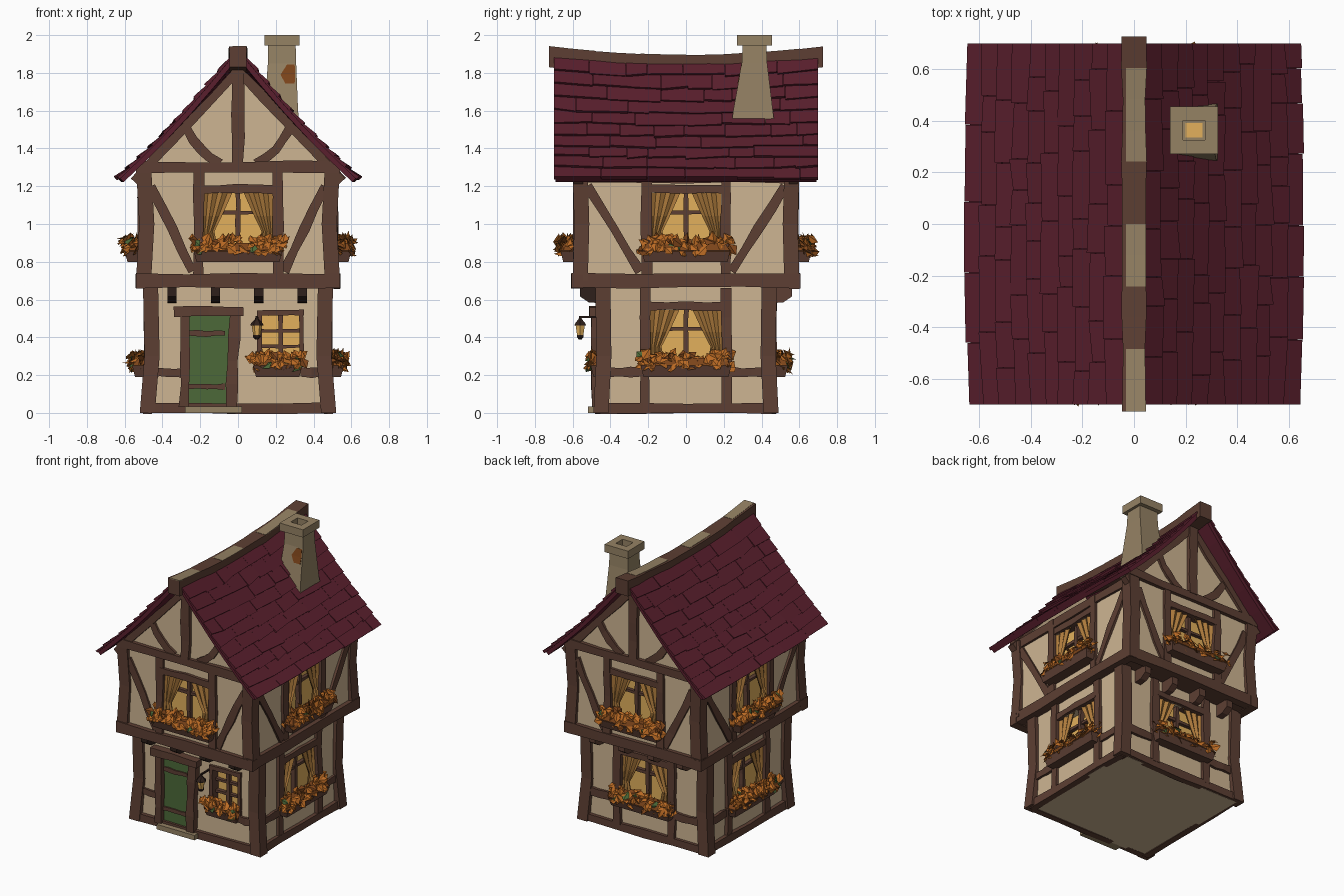
import bpy, bmesh, math, random
from mathutils import Vector, Matrix

if "Cube" in bpy.data.objects:
    bpy.data.objects.remove(bpy.data.objects["Cube"])
random.seed(7)


def lin(c):
    c /= 255
    return c / 12.92 if c <= 0.04045 else ((c + 0.055) / 1.055) ** 2.4


COLOURS = {"plaster": (206, 181, 146), "timber": (93, 63, 51), "roof_red": (90, 31, 45),
           "door_green": (76, 105, 56), "window_glow": (226, 176, 92), "curtain": (172, 122, 60),
           "autumn_orange": (186, 106, 36), "rust_brown": (124, 68, 26),
           "stone": (149, 130, 100), "dark_iron": (46, 32, 27)}
MATS = {}
for name, rgb in COLOURS.items():
    MATS[name] = bpy.data.materials.new(name)
    MATS[name].diffuse_color = (*[lin(c) for c in rgb], 1)

PARTS = {}
ID = Matrix.Identity(4)


def mesh_of(part, mat):
    return PARTS.setdefault(part, (bmesh.new(), mat))[0]


def loft(part, mat, rings, M=ID):
    """Skin closed rings of points and cap both ends."""
    bm = mesh_of(part, mat)
    vs = [[bm.verts.new(M @ Vector(p)) for p in r] for r in rings]
    n = len(vs[0])
    fs = [bm.faces.new((a[i], a[(i + 1) % n], b[(i + 1) % n], b[i]))
          for a, b in zip(vs, vs[1:]) for i in range(n)]
    fs += [bm.faces.new(vs[0][::-1]), bm.faces.new(vs[-1])]
    bmesh.ops.recalc_face_normals(bm, faces=fs)


def rect(x0, x1, y0, y1, z):
    return [(x0, y0, z), (x1, y0, z), (x1, y1, z), (x0, y1, z)]


def box(part, mat, M, u0, u1, z0, z1, d0, d1):
    """Box on a wall: u along it, z up, d outward."""
    loft(part, mat, [rect(u0, u1, -d0, -d1, z) for z in (z0, z1)], M)


def beam(part, mat, M, a, b, w, d0, d1, bow=0.0, n=4, j=0.004):
    """Hand-hewn beam on a wall from a to b (u, z), optionally bowed."""
    a, b = Vector(a), Vector(b)
    t = (b - a).normalized()
    p = Vector((-t.y, t.x))
    rings = []
    for i in range(n + 1):
        c = a.lerp(b, i / n) + p * (bow * math.sin(math.pi * i / n) + random.uniform(-j, j))
        h = w / 2 + random.uniform(-j, j)
        e = d1 + random.uniform(-j, j)
        lo, hi = c - p * h, c + p * h
        rings.append([(lo.x, -d0, lo.y), (hi.x, -d0, hi.y), (hi.x, -e, hi.y), (lo.x, -e, lo.y)])
    loft(part, mat, rings, M)


def frame(k, r):
    return Matrix.Rotation(k * math.pi / 2, 4, 'Z') @ Matrix.Translation((0, -r, 0))


def wall(M, hw, z0, z1, hole):
    """Plaster wall with a window opening."""
    u0, u1, h0, h1 = hole
    for r in ((-hw, u0, z0, z1), (u1, hw, z0, z1), (u0, u1, z0, h0), (u0, u1, h1, z1)):
        box("plaster_walls", "plaster", M, *r, -0.06, 0)


def window(M, hole, curtains=True):
    u0, u1, z0, z1 = hole
    uc, hw = (u0 + u1) / 2, (u1 - u0) / 2
    box("window_panes", "window_glow", M, u0, u1, z0, z1, -0.06, -0.05)
    bar = ("window_bars", "timber", M)
    beam(*bar, (uc, z0), (uc, z1), 0.025, -0.045, -0.015, j=0.002)
    for f in ([0.66] if curtains else [0.33, 0.66]):
        z = z0 + (z1 - z0) * f
        beam(*bar, (u0, z), (u1, z), 0.018, -0.045, -0.02, j=0.002)
    if not curtains:
        return
    for s in (-1, 1):      # pleated curtains, drawn to the sides, in front of the bars
        rings = []
        for z, w in ((z1, 0.155), (z0 + 0.6 * (z1 - z0), 0.10), (z0 + 0.1, 0.06), (z0, 0.08)):
            pts = [(uc + s * (hw - w * i / 6), -0.002 + 0.014 * (i % 2), z) for i in range(7)]
            rings.append(pts + [(x, y + 0.006, z) for x, y, z in pts[::-1]])
        loft("curtains", "curtain", rings, M)


def planter(M, u0, u1, z, depth):
    """Window box overflowing with autumn leaves."""
    loft("planters", "timber", [rect(u0 + 0.015, u1 - 0.015, 0, -depth + 0.015, z),
                                rect(u0, u1, 0, -depth, z + 0.06)], M)
    loft("leaf_mounds", "rust_brown", [rect(u0, u1, 0, -depth, z + 0.055),
                                       rect(u0 + 0.03, u1 - 0.03, 0, -depth + 0.02, z + 0.1)], M)
    for i in range(int((u1 - u0) * 250)):
        mat = random.choices(("autumn_orange", "rust_brown", "door_green"), (80, 15, 5))[0]
        bm = mesh_of("leaves_" + mat, mat)
        c = Vector((random.uniform(u0 - 0.012, u1 + 0.012), -random.uniform(0.02, depth + 0.015),
                    z + 0.085 + random.uniform(-0.04, 0.045)))
        out = Vector((random.uniform(-0.6, 0.6), random.uniform(-1.3, -0.1), random.uniform(0, 1.1))).normalized()
        a = out.orthogonal().normalized()
        a = Matrix.Rotation(random.uniform(0, 6.28), 3, out) @ a
        b = out.cross(a)
        s = random.uniform(0.022, 0.036)
        v = [bm.verts.new(M @ (c + q)) for q in (a * s * 1.2, b * s * 0.85 - out * s * 0.3,
                                                 -a * s, -b * s * 0.85 - out * s * 0.3)]
        bm.faces.new((v[0], v[1], v[2]))
        bm.faces.new((v[0], v[2], v[3]))


# Walls, windows and timber framing, side by side (0 front, 1 right, 2 back, 3 left)
for k in range(4):
    gable = k % 2 == 0
    # ground floor
    M = frame(k, 0.455 if gable else 0.475)
    hw = 0.475 if gable else 0.455
    T = ("ground_timbers", "timber", M)
    hole = (0.12, 0.33, 0.27, 0.52) if k == 0 else (-0.19, 0.19, 0.25, 0.545)
    wall(M, hw, 0, 0.67, hole)
    window(M, hole, k != 0)
    beam(*T, (-hw, 0.025), (hw, 0.025), 0.055, -0.02, 0.025)
    if k:
        for s in (-1, 1):
            beam(*T, (s * 0.215, 0.04), (s * 0.215, 0.66), 0.055, -0.05, 0.022)
            beam(*T, (s * 0.24, 0.215), (s * hw, 0.215), 0.05, -0.02, 0.018)
        beam(*T, (-0.2, 0.565), (0.2, 0.565), 0.045, -0.05, 0.022)
        planter(M, -0.24, 0.24, 0.19, 0.085)
    else:
        for u in (0.115, 0.335):
            beam(*T, (u, 0.26), (u, 0.53), 0.025, -0.05, 0.015, j=0.002)
        for z in (0.26, 0.53):
            beam(*T, (0.1, z), (0.35, z), 0.03, -0.05, 0.018, j=0.002)
        beam(*T, (-0.45, 0.215), (-0.3, 0.215), 0.05, -0.02, 0.018)
        beam(*T, (0.33, 0.215), (0.45, 0.215), 0.05, -0.02, 0.018)
        planter(M, 0.08, 0.34, 0.19, 0.05)
        # door
        box("door", "door_green", M, -0.27, -0.03, 0.04, 0.52, 0, 0.012)
        for z in (0.14, 0.42):
            beam("door_bands", "timber", M, (-0.26, z), (-0.07, z), 0.03, 0.01, 0.022, j=0.003)
        beam(*T, (-0.285, 0.03), (-0.28, 0.52), 0.05, 0, 0.045)
        beam(*T, (-0.035, 0.03), (-0.015, 0.52), 0.06, 0, 0.045)
        beam(*T, (-0.34, 0.535), (0.03, 0.54), 0.05, 0, 0.055)
        box("door_step", "stone", M, -0.28, 0.02, 0, 0.035, 0, 0.065)
    # upper floor
    M = frame(k, 0.575 if gable else 0.51)
    hw = 0.51 if gable else 0.575
    T = ("upper_timbers", "timber", M)
    hole = (-0.185, 0.185, 0.86, 1.165)
    wall(M, hw, 0.7, 1.28, hole)
    window(M, hole)
    planter(M, -0.235, 0.235, 0.8, 0.09)
    beam(*T, (-hw - 0.03, 0.7), (hw + 0.03, 0.7), 0.075, -0.03, 0.03)
    beam(*T, (-0.2, 1.185), (0.2, 1.185), 0.045, -0.05, 0.02)
    for s in (-1, 1):
        beam(*T, (s * 0.21, 0.72), (s * 0.21, 1.28), 0.055, -0.05, 0.02)
        beam(*T, (s * (hw - 0.05), 1.2), (s * 0.24, 0.75), 0.05, -0.02, 0.015)
    if not gable:
        beam(*T, (-hw, 1.25), (hw, 1.25), 0.06, -0.03, 0.018)
        continue
    # gable with king post, curved braces and rafters
    loft("gable_walls", "plaster", [[(-0.52, y, 1.27), (0.52, y, 1.27), (0, y, 1.84)] for y in (0, 0.05)], M)
    beam(*T, (-0.54, 1.3), (0.54, 1.3), 0.06, -0.02, 0.026)
    beam(*T, (0, 1.32), (0, 1.84), 0.065, -0.02, 0.026)
    for s in (-1, 1):
        beam(*T, (s * 0.55, 1.225), (0, 1.815), 0.05, -0.03, 0.02)
        beam(*T, (s * 0.1, 1.32), (s * 0.27, 1.5), 0.05, -0.02, 0.015, bow=-s * 0.02)
    # joist ends carrying the overhang
    for u in (-0.35, -0.12, 0.11, 0.34):
        loft("joists_%d" % k, "timber" if k else "dark_iron",
             [[(x, 0.14, 0.58), (x, 0.06, 0.585), (x, 0.015, 0.615), (x, 0.015, 0.68), (x, 0.14, 0.68)]
              for x in (u - 0.024, u + 0.024)], M)

# Corner posts, slightly bent
for sx in (-1, 1):
    for sy in (-1, 1):
        for part, pts in (("ground_posts", ((0, 0.52, 0.49), (0.3, 0.495, 0.475), (0.67, 0.503, 0.48))),
                          ("upper_posts", ((0.7, 0.54, 0.6), (1.0, 0.523, 0.592), (1.27, 0.538, 0.6)))):
            loft(part, "timber", [rect(sx * x, sx * (x - 0.08), sy * y, sy * (y - 0.08), z) for z, x, y in pts])
loft("floor_slab", "timber", [rect(-0.52, 0.52, -0.585, 0.585, z) for z in (0.668, 0.73)])
loft("base_plate", "plaster", [rect(-0.48, 0.48, -0.46, 0.46, z) for z in (-0.0, 0.03)])


# Roof: sagging slab covered with rows of uneven shingles
def roof(s, t, y, h):
    bulge = 1 - (y / 0.71) ** 2
    x = 0.03 + (0.593 + 0.014 * bulge) * t + 0.74 * h
    z = 1.885 - 0.645 * t - 0.025 * math.sin(math.pi * min(t, 1)) - 0.035 * bulge * (1 - t) + 0.67 * h
    return (s * x, y, z)


ROWS = 10
for s in (-1, 1):
    for i in range(8):
        ys = (-0.69 + i * 0.1725, -0.69 + (i + 1) * 0.1725)
        prof = [(t / 5, 0.002) for t in range(6)] + [(t / 5, -0.026) for t in range(5, -1, -1)]
        loft("roof_slab", "roof_red", [[roof(s, t, y, h) for t, h in prof] for y in ys])
    for r in range(ROWS):
        y = -0.7
        while y < 0.69:
            e = y + random.uniform(0.11, 0.3)
            e = 0.7 if e > 0.62 else e
            t0, g = r / ROWS - 0.01, 0.001
            ta, tb = [(r + 1.1) / ROWS + random.uniform(-0.014, 0.014) for _ in range(2)]
            h = random.uniform(0.016, 0.024)
            if r == ROWS - 1:
                ta = tb = 1.0 + random.uniform(0, 0.015)
            loft("roof_shingles", "roof_red",
                 [[roof(s, t0, y + g, 0), roof(s, ta, y + g, 0), roof(s, ta, y + g, h), roof(s, t0, y + g, 0.007)],
                  [roof(s, t0, e - g, 0), roof(s, tb, e - g, 0), roof(s, tb, e - g, h), roof(s, t0, e - g, 0.007)]])
            y = e
# Ridge beam with weathered patches along its top
ridge, N = [], 12
for i in range(N + 1):
    y = -0.725 + i * 1.45 / N
    z = 1.895 + 0.045 * (y / 0.725) ** 2
    w = 0.046 + random.uniform(-0.004, 0.004)
    ridge.append([(-w, y, z - 0.11), (w, y, z - 0.11), (w, y, z), (-w, y, z)])
loft("ridge_beam", "timber", ridge)
for i in (0, 1, 4, 5, 8, 9, 10):
    (_, _, (x0, ya, za), _), (_, _, (x1, yb, zb), _) = ridge[i:i + 2]
    loft("ridge_weathering", "stone", [[(-0.03, ya, za - 0.005), (x0, ya, za - 0.005), (x0, ya, za + 0.002), (-0.03, ya, za + 0.002)],
                                       [(-0.03, yb, zb - 0.005), (x1, yb, zb - 0.005), (x1, yb, zb + 0.002), (-0.03, yb, zb + 0.002)]])

# Chimney with open square cap and a rusty stain on its front
loft("chimney", "stone", [rect(0.13, 0.33, 0.235, 0.475, 1.48), rect(0.14, 0.318, 0.25, 0.46, 1.6),
                          rect(0.158, 0.308, 0.295, 0.43, 1.85), rect(0.16, 0.305, 0.3, 0.425, 1.955)])
loft("chimney_stain", "rust_brown", [rect(0.25, 0.3, 0.272, 0.28, 1.745), rect(0.225, 0.303, 0.283, 0.29, 1.79),
                                     rect(0.26, 0.3, 0.2925, 0.3, 1.845)])
for r in ((0.14, 0.325, 0.27, 0.325), (0.14, 0.325, 0.4, 0.455), (0.14, 0.19, 0.325, 0.4), (0.275, 0.325, 0.325, 0.4)):
    loft("chimney_cap", "stone", [rect(*r, z) for z in (1.945, 2.0)])
loft("chimney_ember", "window_glow", [rect(0.2, 0.265, 0.335, 0.39, z) for z in (1.954, 1.96)])


# Lantern on a wall bracket
def hexa(r, z):
    return [(0.1 + r * math.cos(a * math.pi / 3), -0.56 + r * math.sin(a * math.pi / 3), z) for a in range(6)]


loft("lantern_glass", "window_glow", [hexa(0.019, 0.41), hexa(0.028, 0.465)])
loft("lantern_metal", "dark_iron", [hexa(0.008, 0.388), hexa(0.021, 0.402), hexa(0.019, 0.414)])
loft("lantern_metal", "dark_iron", [hexa(0.036, 0.462), hexa(0.03, 0.475), hexa(0.01, 0.497), hexa(0.006, 0.512)])
loft("lantern_bracket", "dark_iron", [rect(0.094, 0.106, -0.565, -0.45, z) for z in (0.503, 0.513)])

for name, (bm, mat) in PARTS.items():
    me = bpy.data.meshes.new(name)
    bm.to_mesh(me)
    bm.free()
    me.materials.append(MATS[mat])
    bpy.context.collection.objects.link(bpy.data.objects.new(name, me))

for m in bpy.data.materials:
    if m.users and not m.is_grease_pencil:
        m.use_nodes = True
        m.node_tree.nodes["Principled BSDF"].inputs["Base Color"].default_value = m.diffuse_color
